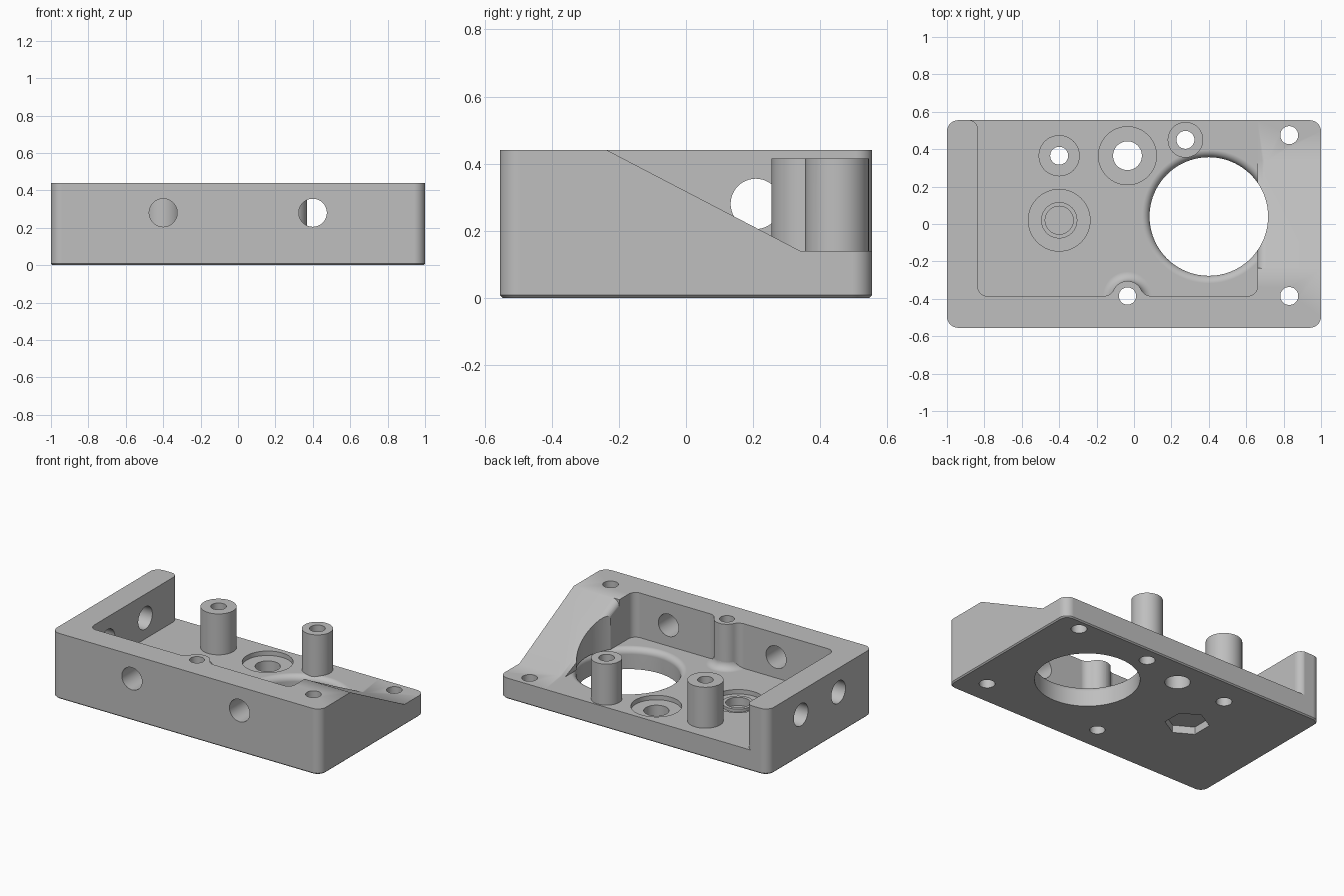
import bpy, bmesh
from math import sin, cos, pi, radians, tan
from mathutils import Vector

if "Cube" in bpy.data.objects:
    bpy.data.objects.remove(bpy.data.objects["Cube"])

HALF_Y, TOP, FLOOR = 0.555, 0.44, 0.14

grey = bpy.data.materials.new("machined_grey")
grey.use_nodes = True
grey.diffuse_color = (0.52, 0.52, 0.52, 1)
grey.node_tree.nodes["Principled BSDF"].inputs["Base Color"].default_value = grey.diffuse_color


def loft(name, sections):
    """Solid through matching cross-sections, capped at both ends."""
    bm = bmesh.new()
    rings = [[bm.verts.new(p) for p in s] for s in sections]
    n = len(rings[0])
    for a, b in zip(rings, rings[1:]):
        for i in range(n):
            j = (i + 1) % n
            bm.faces.new((a[i], a[j], b[j], b[i]))
    bm.faces.new(rings[0][::-1])
    bm.faces.new(rings[-1])
    bmesh.ops.recalc_face_normals(bm, faces=bm.faces)
    mesh = bpy.data.meshes.new(name)
    bm.to_mesh(mesh)
    bm.free()
    mesh.materials.append(grey)
    obj = bpy.data.objects.new(name, mesh)
    bpy.context.collection.objects.link(obj)
    return obj


def circle(x, y, z, r, n=48, turn=0.0):
    return [(x + r * cos(turn + 2 * pi * i / n), y + r * sin(turn + 2 * pi * i / n), z)
            for i in range(n)]


def turned(name, x, y, profile, n=48, turn=0.0):
    """Round part about a vertical axis from (radius, height) pairs."""
    return loft(name, [circle(x, y, z, r, n, turn) for r, z in profile])


def rounded(corners, steps=8):
    """2D outline from (x, y, radius) corners."""
    pts = []
    for i, (x, y, r) in enumerate(corners):
        p = Vector((x, y))
        if r == 0:
            pts.append(p)
            continue
        a = (Vector(corners[i - 1][:2]) - p).normalized()
        b = (Vector(corners[(i + 1) % len(corners)][:2]) - p).normalized()
        half = a.angle(b) / 2
        centre = p + (a + b).normalized() * (r / sin(half))
        start = p + a * (r / tan(half)) - centre
        end = p + b * (r / tan(half)) - centre
        sweep = start.angle(end)
        for k in range(steps + 1):
            t = k / steps
            pts.append(centre + (start * sin((1 - t) * sweep) + end * sin(t * sweep)) / sin(sweep))
    return pts


def prism(name, outline, z0, z1):
    return loft(name, [[(p.x, p.y, z) for p in outline] for z in (z0, z1)])


def combine(tool, operation):
    mod = body.modifiers.new(tool.name, "BOOLEAN")
    mod.operation, mod.solver, mod.object = operation, "EXACT", tool
    bpy.context.view_layer.objects.active = body
    bpy.ops.object.modifier_apply(modifier=mod.name)
    bpy.data.objects.remove(tool)


def cut(tool):
    combine(tool, "DIFFERENCE")


def add(tool):
    combine(tool, "UNION")


# Main block with rounded corners and a fine chamfer underneath
def block_outline(inset):
    x, y, r = 1 - inset, HALF_Y - inset, 0.06 - inset
    return rounded([(-x, -y, r), (x, -y, r), (x, y, r), (-x, y, r)])


body = loft("housing_body", [[(p.x, p.y, z) for p in block_outline(i)]
                             for i, z in ((0.008, 0), (0, 0.008), (0, TOP))])

# Open-backed pocket, its front wall swelling round a screw boss
cut(prism("pocket", rounded([
    (-0.835, -0.385, 0.05),
    (-0.125, -0.385, 0.06), (-0.085, -0.305, 0.08),
    (0.015, -0.305, 0.08), (0.055, -0.385, 0.06),
    (0.66, -0.385, 0.05), (0.66, 0.7, 0), (-1.1, 0.7, 0),
    (-1.1, 0.556, 0), (-0.835, 0.556, 0.05)]), FLOOR, 0.6))

# Sloping end wall
slope = [(-0.312, 0.48), (0.34, FLOOR), (0.7, FLOOR), (0.7, 0.48)]
cut(loft("end_slope", [[(x, y, z) for y, z in slope] for x in (0.64, 1.1)]))

# Rounded inner edge of the slope, fading out at the floor
sections = []
for y, z, d in ((-0.235, TOP, 0.05), (0.34, FLOOR, 0)):
    edge = [(0.71 - 0.05 * sin(t), z - d * (1 - cos(t)))
            for t in (pi / 2 * k / 6 for k in range(7))]
    edge += [(0.6, z - d), (0.6, z + 0.1), (0.71, z + 0.1)]
    sections.append([(px, y, pz) for px, pz in edge])
cut(loft("slope_edge", sections))

# Concave foot at the front screw boss
arc = [pi / 2 * k / 8 for k in range(9)]
foot = [(0.13, 0.1)] + [(0.13 - 0.05 * sin(t), FLOOR + 0.05 * (1 - cos(t))) for t in arc]
add(turned("boss_foot", -0.035, -0.385, foot))

# Large round opening with a rolled rim
rim = [(0.317, -0.1)] + [(0.357 - 0.04 * cos(t), FLOOR - 0.04 + 0.04 * sin(t)) for t in arc]
rim += [(0.317, FLOOR + 0.0005), (0.317, 0.6)]
cut(turned("main_opening", 0.4, 0.04, rim, 96))

# Standing posts
for x, y, r in ((-0.4, 0.365, 0.11), (0.275, 0.45, 0.095)):
    add(turned("post", x, y, [(r, 0.06), (r, 0.415)]))

# Shallow recesses, and the collar inside one of them
cut(turned("rear_recess", -0.035, 0.365, [(0.155, 0.11), (0.155, 0.3)], 64))
cut(turned("seat_recess", -0.4, 0.02, [(0.165, 0.11), (0.165, 0.3)], 64))
add(turned("seat_collar", -0.4, 0.02, [(0.097, 0.09), (0.097, 0.13)]))
cut(turned("seat_bore", -0.4, 0.02, [(0.075, 0.075), (0.075, 0.3)]))
cut(turned("hex_socket", -0.4, 0.02, [(0.135, -0.1), (0.135, 0.05)], 6, pi / 2))

# Vertical through holes
for x, y, r in ((-0.4, 0.365, 0.048), (0.275, 0.45, 0.048), (-0.035, 0.365, 0.077),
                (-0.035, -0.385, 0.046), (0.83, 0.475, 0.048), (0.83, -0.385, 0.048)):
    cut(turned("screw_hole", x, y, [(r, -0.1), (r, 0.6)]))

# Horizontal holes through the front and left walls
for x in (-0.4, 0.4):
    cut(loft("front_hole", [[(x + a, y, 0.28 + b) for a, b, _ in circle(0, 0, 0, 0.075)]
                            for y in (-0.7, -0.3)]))
for y in (-0.19, 0.208):
    cut(loft("side_hole", [[(x, y + a, 0.28 + b) for a, b, _ in circle(0, 0, 0, 0.075)]
                           for x in (-1.1, -0.75)]))

# Smooth curves, crisp edges
bpy.ops.object.select_all(action="DESELECT")
body.select_set(True)
bpy.context.view_layer.objects.active = body
bpy.ops.object.shade_smooth_by_angle(angle=radians(30))
weighted = body.modifiers.new("flat_faces", "WEIGHTED_NORMAL")
weighted.keep_sharp = True
